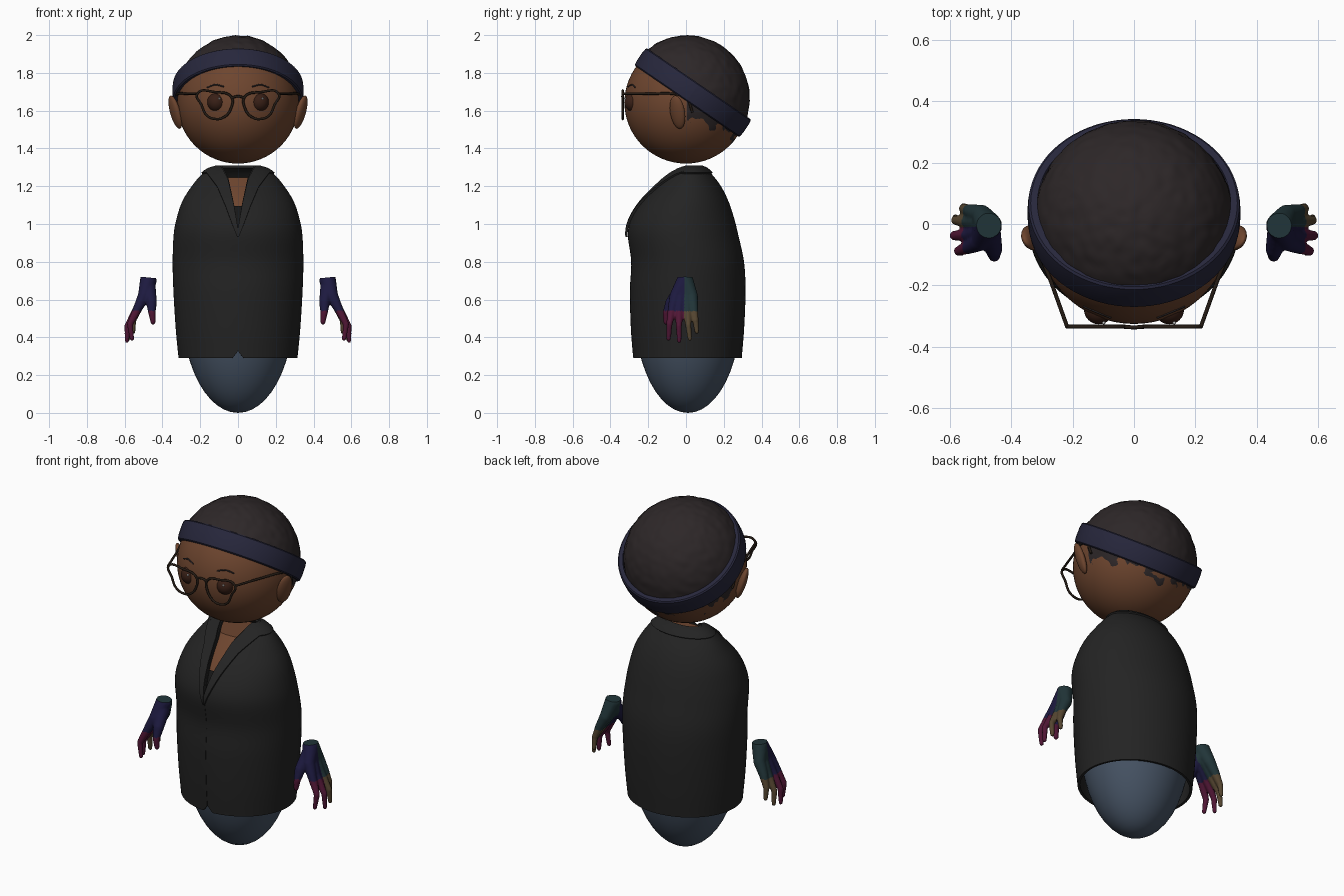
import bpy, bmesh
from math import sin, cos, pi, asin, sqrt, radians
from mathutils import Vector, Matrix, noise

if "Cube" in bpy.data.objects:
    bpy.data.objects.remove(bpy.data.objects["Cube"])


def mat(name, *rgb):
    m = bpy.data.materials.new(name)
    m.diffuse_color = (*rgb, 1)
    m.use_nodes = True
    m.node_tree.nodes["Principled BSDF"].inputs["Base Color"].default_value = m.diffuse_color
    return m


SKIN = mat("skin", .155, .06, .028)
HAIR = mat("hair", .026, .02, .021)
BAND = mat("band_navy", .02, .02, .045)
CLOTH = mat("jacket_black", .017, .017, .017)
SHIRT = mat("shirt_black", .008, .008, .008)
DENIM = mat("trouser_blue", .06, .085, .125)
FRAME = mat("frame_brown", .018, .011, .007)
EYE = mat("eye_brown", .04, .014, .008)
WHITE = mat("eye_glint", .8, .8, .8)
HAND = [mat("hand_navy", .012, .01, .05), mat("hand_plum", .08, .008, .035),
        mat("hand_teal", .015, .035, .04), mat("hand_olive", .09, .06, .03)]


def obj(name, bm, material, solid=0, mirror=False):
    """Turn a bmesh into a smooth object, with optional thickness and mirroring."""
    me = bpy.data.meshes.new(name)
    bmesh.ops.recalc_face_normals(bm, faces=bm.faces)
    bm.to_mesh(me)
    bm.free()
    ob = bpy.data.objects.new(name, me)
    bpy.context.collection.objects.link(ob)
    if material:
        me.materials.append(material)
    if solid:
        m = ob.modifiers.new("thickness", 'SOLIDIFY')
        m.thickness, m.offset = solid, -1
    if mirror:
        ob.modifiers.new("mirror", 'MIRROR').use_mirror_merge = False
    return ob


def bake(ob):
    dg = bpy.context.evaluated_depsgraph_get()
    me = bpy.data.meshes.new_from_object(ob.evaluated_get(dg))
    ob.modifiers.clear()
    ob.data = me


def ball(name, c, r, material, rot=(0, 0, 0), seg=48, mirror=False):
    bm = bmesh.new()
    R = Matrix.Rotation(rot[2], 4, 'Z') @ Matrix.Rotation(rot[1], 4, 'Y') @ Matrix.Rotation(rot[0], 4, 'X')
    bmesh.ops.create_uvsphere(bm, u_segments=seg, v_segments=seg // 2, radius=1,
                              matrix=Matrix.Translation(c) @ R @ Matrix.Diagonal((*r, 1)))
    return obj(name, bm, material, mirror=mirror)


def grid(name, rows, material, solid=0, mirror=False, closed=False, cap=False):
    bm = bmesh.new()
    vs = [[bm.verts.new(p) for p in row] for row in rows]
    n = len(vs[0])
    for a, b in zip(vs, vs[1:]):
        for j in range(n if closed else n - 1):
            k = (j + 1) % n
            bm.faces.new((a[j], a[k], b[k], b[j]))
    if cap:
        bm.faces.new(vs[-1])
    return obj(name, bm, material, solid, mirror)


def wire(name, pts, r, material, cyclic=False):
    cu = bpy.data.curves.new(name, 'CURVE')
    cu.dimensions, cu.bevel_depth, cu.bevel_resolution = '3D', r, 2
    cu.use_fill_caps = True
    sp = cu.splines.new('BEZIER')
    sp.bezier_points.add(len(pts) - 1)
    for b, p in zip(sp.bezier_points, pts):
        b.co = p
        b.handle_left_type = b.handle_right_type = 'AUTO'
    sp.use_cyclic_u, sp.resolution_u = cyclic, 6
    cu.materials.append(material)
    bpy.context.collection.objects.link(bpy.data.objects.new(name, cu))


def lerp(tab, z):
    for (a, p), (b, q) in zip(tab, tab[1:]):
        if z <= b:
            return p + (q - p) * max(0, (z - a) / (b - a))
    return tab[-1][1]


# --- torso profile: height, half width, front y, back y
PROF = [Vector(v) for v in (
    (.29, .315, -.28, .295), (.45, .33, -.292, .308), (.65, .342, -.297, .315),
    (.80, .346, -.29, .307), (.95, .34, -.308, .275), (1.03, .325, -.29, .255),
    (1.12, .295, -.235, .225), (1.20, .245, -.16, .185), (1.26, .195, -.095, .14),
    (1.295, .15, -.045, .105), (1.31, .105, -.01, .075))]
GAP = [(.29, .03), (.325, .0008), (.98, .0008), (1.1, .02), (1.24, .05), (1.31, .085)]
LAPEL = [(.93, .004), (1.0, .03), (1.1, .065), (1.2, .105), (1.28, .16)]


def prof(z):
    n = len(PROF)
    i = max(k for k in range(n - 1) if PROF[k][0] <= z + 1e-6)
    p, q = PROF[i], PROF[i + 1]
    h = q[0] - p[0]
    t = (z - p[0]) / h

    def tan(k):
        a, b = PROF[max(k - 1, 0)], PROF[min(k + 1, n - 1)]
        return (b - a) / (b[0] - a[0])
    return (p * (2*t**3 - 3*t*t + 1) + tan(i) * h * (t**3 - 2*t*t + t)
            + q * (3*t*t - 2*t**3) + tan(i + 1) * h * (t**3 - t*t))


def surf(z, a, off=0):
    _, rx, f, b = prof(z)
    return ((rx + off) * sin(a), (f + b) / 2 - ((b - f) / 2 + off) * cos(a), z)


def ang(z, x):
    return asin(min(.97, x / prof(z)[1]))


def steps(a, b, n):
    return [a + (b - a) * i / n for i in range(n + 1)]


# --- clothes and body
heights = steps(.29, .34, 5) + steps(.36, 1.14, 28) + steps(1.155, 1.31, 14)
rows = []
for z in heights:
    a0 = ang(z, lerp(GAP, z))
    rows.append([surf(z, a) for a in steps(a0, 2 * pi - a0, 80)])
grid("jacket", rows, CLOTH, solid=.014)
grid("lapel", [[surf(z, a, .014) for a in steps(ang(z, lerp(GAP, z)), ang(z, lerp(LAPEL, z)), 5)]
               for z in steps(.93, 1.28, 26)], CLOTH, solid=.013, mirror=True)
grid("collar", [[surf(z, a, .012) for a in steps(ang(z, lerp(GAP, z)), 2 * pi - ang(z, lerp(GAP, z)), 48)]
                for z in steps(1.272, 1.31, 6)], CLOTH, solid=.012)
ring = steps(0, 2 * pi, 48)[:-1]
grid("chest", [[surf(z, a, -.03) for a in ring] for z in steps(.95, 1.245, 14)], SKIN, closed=True, cap=True)
grid("shirt", [[surf(z, a, -.022) for a in ring] for z in steps(.85, 1.095, 10)], SHIRT, closed=True)
ball("trousers", (0, .01, .55), (.295, .282, .55), DENIM)

# --- head, ears, eyes
HC, HR = Vector((0, 0, 1.643)), (.322, .326, .323)
ball("head", HC, HR, SKIN, seg=64)
ball("ear", (.332, -.045, 1.592), (.022, .043, .092), SKIN, rot=(0, radians(17), radians(-28)), seg=24, mirror=True)
ball("eye", (.115, -.279, 1.645), (.048, .048, .05), EYE, seg=32, mirror=True)
for s in (1, -1):
    ball("eye_glint", (s * .115 + .016, -.322, 1.664), (.006, .006, .006), WHITE, seg=8)
    brow = []
    for x, z in ((.075, 1.727), (.12, 1.737), (.165, 1.722)):
        brow.append((s * x, -HR[1] * sqrt(1 - (x / HR[0])**2 - ((z - HC.z) / HR[2])**2), z))
    wire("eyebrow", brow, .004, HAIR)

# --- headband: tilted ring with a softly rounded section
tilt = Matrix.Translation((0, .036, 1.696)) @ Matrix.Rotation(radians(-34.4), 4, 'X')
section = [(-.056, -.03), (-.056, -.008), (-.05, -.001), (-.025, .002), (.025, .002),
           (.05, -.001), (.056, -.008), (.056, -.03)]
grid("headband", [[tilt @ Vector(((.345 + d) * cos(a), (.338 + d) * sin(a), h)) for h, d in section]
                  for a in steps(0, 2 * pi, 72)], BAND)

# --- hair: lumpy cap above the band plus the nape below it
bm = bmesh.new()
bmesh.ops.create_uvsphere(bm, u_segments=128, v_segments=80, radius=1)
inv = tilt.inverted()
for v in bm.verts:
    bump = 1 + .007 * noise.noise(v.co * 9)
    v.co = Vector((v.co.x * .327, v.co.y * .331 + .006, v.co.z * .334 + 1.664)) + v.co * (bump - 1) * .6


def is_hair(p):
    nape = p.y > 0 and p.y * .677 + (p.z - 1.56) * .735 > .004 * noise.noise(p * 40)
    return (inv @ p).z > 0 or nape


bmesh.ops.delete(bm, geom=[f for f in bm.faces if not is_hair(f.calc_center_median())], context='FACES')
obj("hair", bm, HAIR, solid=.02)

# --- glasses
lens = [(.215, 1.69), (.12, 1.698), (.035, 1.672), (.038, 1.61), (.075, 1.565), (.12, 1.556),
        (.165, 1.575), (.193, 1.63)]
for s in (1, -1):
    wire("lens_frame", [(s * x, -.335, z) for x, z in lens], .0065, FRAME, cyclic=True)
    wire("temple", [(s * .218, -.335, 1.69), (s * .27, -.19, 1.69), (s * .325, -.04, 1.685),
                    (s * .332, .0, 1.67), (s * .325, .035, 1.59)], .0065, FRAME)
wire("bridge", [(-.035, -.335, 1.668), (0, -.337, 1.676), (.035, -.335, 1.668)], .0065, FRAME)

# --- hands: chains of balls fused by a voxel remesh; x, y, z, radius
wrist = (.475, -.005, .70, .046)
chains = [[(.475, -.02, .66, .042), (.458, -.08, .585, .03), (.456, -.104, .53, .02), (.45, -.106, .48, .014)]]
for ky, mid, tip in ((-.072, (.572, -.088, .47), (.562, -.092, .393)),
                     (-.035, (.585, -.038, .46), (.588, -.036, .382)),
                     (.006, (.58, .012, .465), (.582, .02, .393)),
                     (.04, (.555, .05, .49), (.555, .057, .43))):
    chains.append([wrist, (.497, ky * .75, .62, .034), (.53, ky, .555, .025), (*mid, .017), (*tip, .0125)])
bm = bmesh.new()
for ch in chains:
    for p, q in zip(ch, ch[1:]):
        for t in steps(0, 1, 8):
            x, y, z, r = Vector(p).lerp(Vector(q), t)
            bmesh.ops.create_icosphere(bm, subdivisions=2, radius=r, matrix=Matrix.Translation((x, y, z)))
hand = obj("hand", bm, None)
rm = hand.modifiers.new("fuse", 'REMESH')
rm.mode, rm.voxel_size = 'VOXEL', .006
sm = hand.modifiers.new("soften", 'SMOOTH')
sm.iterations = 3
bake(hand)
bm = bmesh.new()
bm.from_mesh(hand.data)
cut = bmesh.ops.bisect_plane(bm, geom=bm.verts[:] + bm.edges[:] + bm.faces[:], plane_co=(.475, 0, .717),
                             plane_no=(-.1, 0, 1), clear_outer=True)
bmesh.ops.holes_fill(bm, edges=[e for e in bm.edges if e.is_boundary])
bm.to_mesh(hand.data)
bm.free()
hand.data.materials.clear()
for m in HAND:
    hand.data.materials.append(m)
for f in hand.data.polygons:
    f.material_index = (1 if f.center.z < .54 else 0) + (2 if f.center.y > -.01 else 0)
hand.modifiers.new("mirror", 'MIRROR').use_mirror_merge = False

# --- apply modifiers, smooth shading with crisp edges
for ob in list(bpy.data.objects):
    if ob.type == 'MESH':
        bake(ob)
        ob.data.polygons.foreach_set("use_smooth", [True] * len(ob.data.polygons))
        ob.data.set_sharp_from_angle(angle=radians(40))
